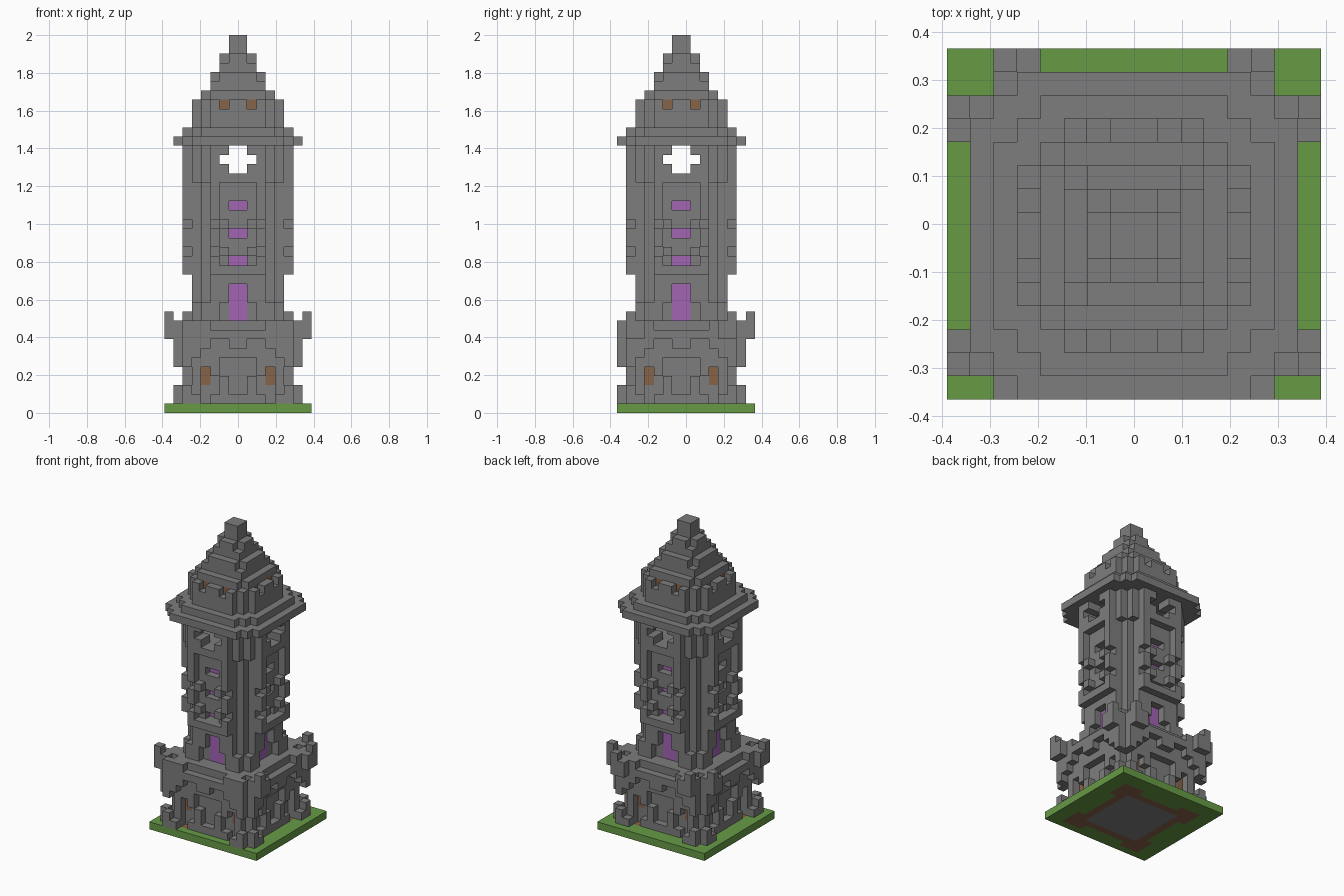
import bpy
import bmesh
from mathutils import Vector

U = 2 / 41  # edge of one block

if "Cube" in bpy.data.objects:
    bpy.data.objects.remove(bpy.data.objects["Cube"], do_unlink=True)

COLOURS = {
    "stone grey": (0.205, 0.205, 0.205),
    "grass green": (0.135, 0.325, 0.06),
    "purple glass": (0.36, 0.125, 0.45),
    "brown wood": (0.245, 0.125, 0.065),
}
STONE, GRASS, GLASS, WOOD = range(4)
materials = []
for name, rgb in COLOURS.items():
    mat = bpy.data.materials.new(name)
    mat.use_nodes = True
    mat.diffuse_color = (*rgb, 1)
    bsdf = next(n for n in mat.node_tree.nodes if n.type == "BSDF_PRINCIPLED")
    bsdf.inputs["Base Color"].default_value = (*rgb, 1)
    bsdf.inputs["Roughness"].default_value = 0.9
    materials.append(mat)

cells = {}  # block position -> (part name, material)


def put(cell, part, mat):
    """Set a block, or carve it away when part is None."""
    if part is None:
        cells.pop(cell, None)
    elif -8 <= cell[0] < 8 and -7 <= cell[1] < 8:
        cells[cell] = (part, mat)


def slab(part, rx, ry, rows, mat=STONE):
    """Centred block reaching rx and ry from the axis."""
    for z in rows:
        for x in range(-rx, rx):
            for y in range(-ry, ry):
                put((x, y, z), part, mat)


def cross(part, r, arm, rows, mat=STONE):
    """Two crossing slabs: reach r, half width arm."""
    slab(part, r, arm, rows, mat)
    slab(part, arm, r, rows, mat)


def octagon(part, r, rows, mat=STONE):
    """Stepped octagonal plan."""
    cross(part, r, r - 2, rows, mat)
    slab(part, r - 1, r - 1, rows, mat)


def patch(part, depth, along, rows, mat=STONE):
    """Blocks repeated on all four walls and mirrored about each wall's middle."""
    for z in rows:
        for t in along:
            for a in (t, -1 - t):
                for d in (depth, -1 - depth):
                    put((d, a, z), part, mat)
                    put((a, d, z), part, mat)


def rows(first, last):
    return range(first, last + 1)


# Ground with footings let into it
slab("ground", 8, 8, [0], GRASS)
slab("ground", 5, 5, [0], WOOD)
patch("ground", 5, [3, 4, 5], [0], WOOD)
slab("ground", 4, 4, [0])

# Base storey: recessed wall, corner piers, wooden hatches
slab("base", 5, 5, rows(1, 4))
patch("base", 5, [4], rows(1, 4))
patch("base", 4, [3], rows(3, 4), WOOD)
slab("base", 6, 6, rows(5, 8))
patch(None, 5, [0, 1], [5])
octagon("base", 6, [9])
patch("base", 5, [4], [9])

# Rubble on the wall and feet at the corners
patch("rubble", 5, range(3), [1])
patch("rubble", 5, [1], rows(2, 3))
patch("rubble", 5, [2], rows(4, 5))
patch("base_feet", 6, [4, 5], [1])
patch("base_feet", 6, [5], [2])

# Parapet on corbels, with corner merlons
patch("parapet", 6, [3, 4, 5], [9])
patch("parapet", 6, range(6), [8])
patch("parapet", 6, [0, 3, 4, 5], [7])
patch("parapet", 6, [4, 5], [6])
patch("parapet", 6, [5], [5])
patch("parapet", 7, [4], rows(8, 9))
patch("parapet", 7, [5], rows(8, 10))

# Shaft with a tall window low in each wall
octagon("shaft", 5, rows(10, 24))
patch(None, 4, [0], rows(10, 13))
patch(None, 4, [1], rows(10, 11))
patch("shaft", 3, [0], rows(10, 13), GLASS)
patch("shaft", 4, [3], rows(10, 11))

# Staggered quoins beside the small windows, on a ledge
patch("quoins", 5, range(3), [15])
patch("quoins", 5, [2], rows(16, 24))
patch(None, 5, [2], [17, 20])
patch("quoins", 5, [1], [17, 20])
for z in (16, 19, 22):
    patch(None, 4, [0], [z])
    patch("shaft", 3, [0], [z], GLASS)

# Belfry: hollow, with a cross opening through each wall
cross("belfry", 6, 3, rows(25, 28))
cross("belfry", 5, 4, rows(25, 28))
slab(None, 4, 4, rows(26, 28))
for depth in (4, 5):
    patch(None, depth, [0], rows(26, 28))
    patch(None, depth, [1], [27])

# Crown cornice
octagon("cornice", 7, [29])
octagon("cornice", 6, [30])

# Attic with small wooden shutters
octagon("attic", 5, rows(31, 33))
patch(None, 4, [1], [33])
patch("attic", 3, [1], [33], WOOD)

# Stepped spire
cross("spire", 4, 3, [34])
for r, z in ((3, 35), (2, 37)):
    slab("spire", r, r, [z])
    cross("spire", r, r - 1, [z + 1])
slab("spire", 1, 1, rows(39, 40))

# Turn the blocks of each part into one mesh, keeping only open faces
AXES = [Vector(v) for v in ((1, 0, 0), (0, 1, 0), (0, 0, 1))]
for part in sorted({p for p, m in cells.values()}):
    bm = bmesh.new()
    for cell, (owner, mat) in cells.items():
        if owner != part:
            continue
        middle = Vector(cell) + Vector((0.5, 0, 0.5))
        # half-block shift: the tower stands slightly forward on its lawn
        for i in range(3):
            for s in (1, -1):
                n = AXES[i] * s
                if tuple(int(c + d) for c, d in zip(cell, n)) in cells:
                    continue
                u = AXES[(i + 1) % 3] / 2
                v = AXES[(i + 2) % 3] / 2 * s
                c = middle + n / 2
                corners = (c - u - v, c + u - v, c + u + v, c - u + v)
                face = bm.faces.new([bm.verts.new(p * U) for p in corners])
                face.material_index = mat
    bmesh.ops.remove_doubles(bm, verts=bm.verts, dist=U / 100)
    mesh = bpy.data.meshes.new(part)
    bm.to_mesh(mesh)
    bm.free()
    for mat in materials:
        mesh.materials.append(mat)
    bpy.context.scene.collection.objects.link(bpy.data.objects.new(part, mesh))
